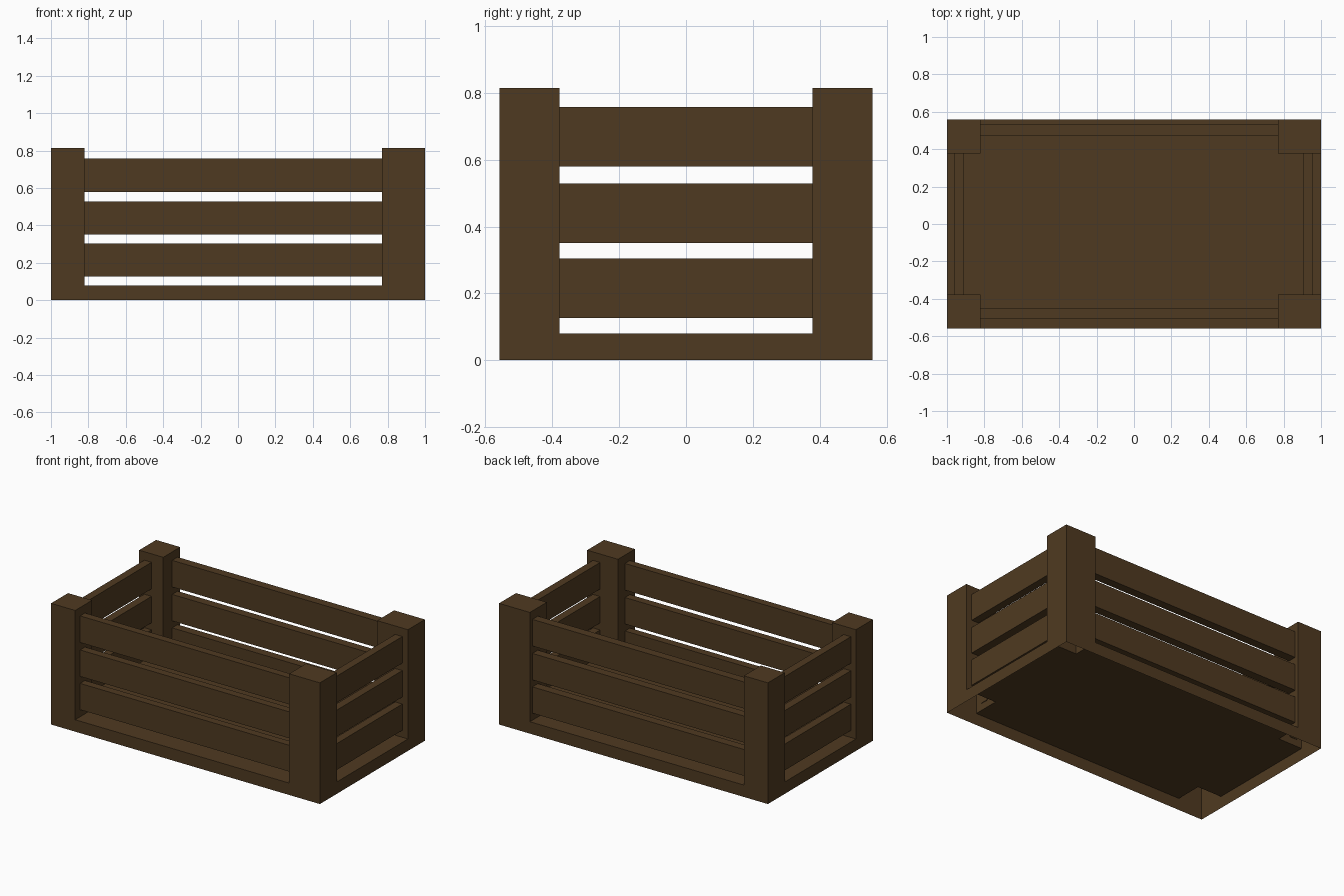
import bpy, bmesh

if "Cube" in bpy.data.objects:
    bpy.data.objects.remove(bpy.data.objects["Cube"])

wood = bpy.data.materials.new("dark_wood")
wood.diffuse_color = (0.078, 0.042, 0.015, 1)
wood.use_nodes = True
wood.node_tree.nodes["Principled BSDF"].inputs["Base Color"].default_value = wood.diffuse_color

X = [-1.0, -0.821, 0.771, 1.0]
Y = [-0.558, -0.378, 0.378, 0.558]
FLOOR, TOP = 0.08, 0.815


def finish(name, bm):
    me = bpy.data.meshes.new(name)
    bm.to_mesh(me)
    bm.free()
    me.materials.append(wood)
    ob = bpy.data.objects.new(name, me)
    bpy.context.collection.objects.link(ob)
    return ob


# Hollow frame: floor sheet, skirt and corner posts, open underneath
bm = bmesh.new()
grid = [[bm.verts.new((x, y, FLOOR)) for y in Y] for x in X]
corners = []
for i in range(3):
    for j in range(3):
        f = bm.faces.new((grid[i][j], grid[i + 1][j], grid[i + 1][j + 1], grid[i][j + 1]))
        if i != 1 and j != 1:
            corners.append(f)
rim = [e for e in bm.edges if e.is_boundary]
skirt = bmesh.ops.extrude_edge_only(bm, edges=rim)["geom"]
for v in skirt:
    if isinstance(v, bmesh.types.BMVert):
        v.co.z = 0
# Raise the corner cells into posts
for f in corners:
    new = bmesh.ops.extrude_discrete_faces(bm, faces=[f])["faces"][0]
    for v in new.verts:
        v.co.z = TOP
bmesh.ops.recalc_face_normals(bm, faces=bm.faces)
floor = max((f for f in bm.faces), key=lambda f: f.calc_area())
if floor.normal.z < 0:
    bmesh.ops.reverse_faces(bm, faces=bm.faces)
finish("crate_frame", bm)


# Slats between the posts
def slat(name, x0, x1, y0, y1, z0, z1):
    bm = bmesh.new()
    bmesh.ops.create_cube(bm, size=1)
    for v in bm.verts:
        v.co = (x1 if v.co.x > 0 else x0, y1 if v.co.y > 0 else y0, z1 if v.co.z > 0 else z0)
    finish(name, bm)


E = 0.004  # slat ends tuck slightly into the posts
for n, (z0, z1) in enumerate([(0.127, 0.304), (0.351, 0.529), (0.579, 0.758)], 1):
    slat(f"front_slat_{n}", X[1] - E, X[2] + E, -0.505, -0.453, z0, z1)
    slat(f"back_slat_{n}", X[1] - E, X[2] + E, 0.473, 0.531, z0, z1)
    slat(f"left_slat_{n}", -0.962, -0.908, Y[1] - E, Y[2] + E, z0, z1)
    slat(f"right_slat_{n}", 0.904, 0.958, Y[1] - E, Y[2] + E, z0, z1)
